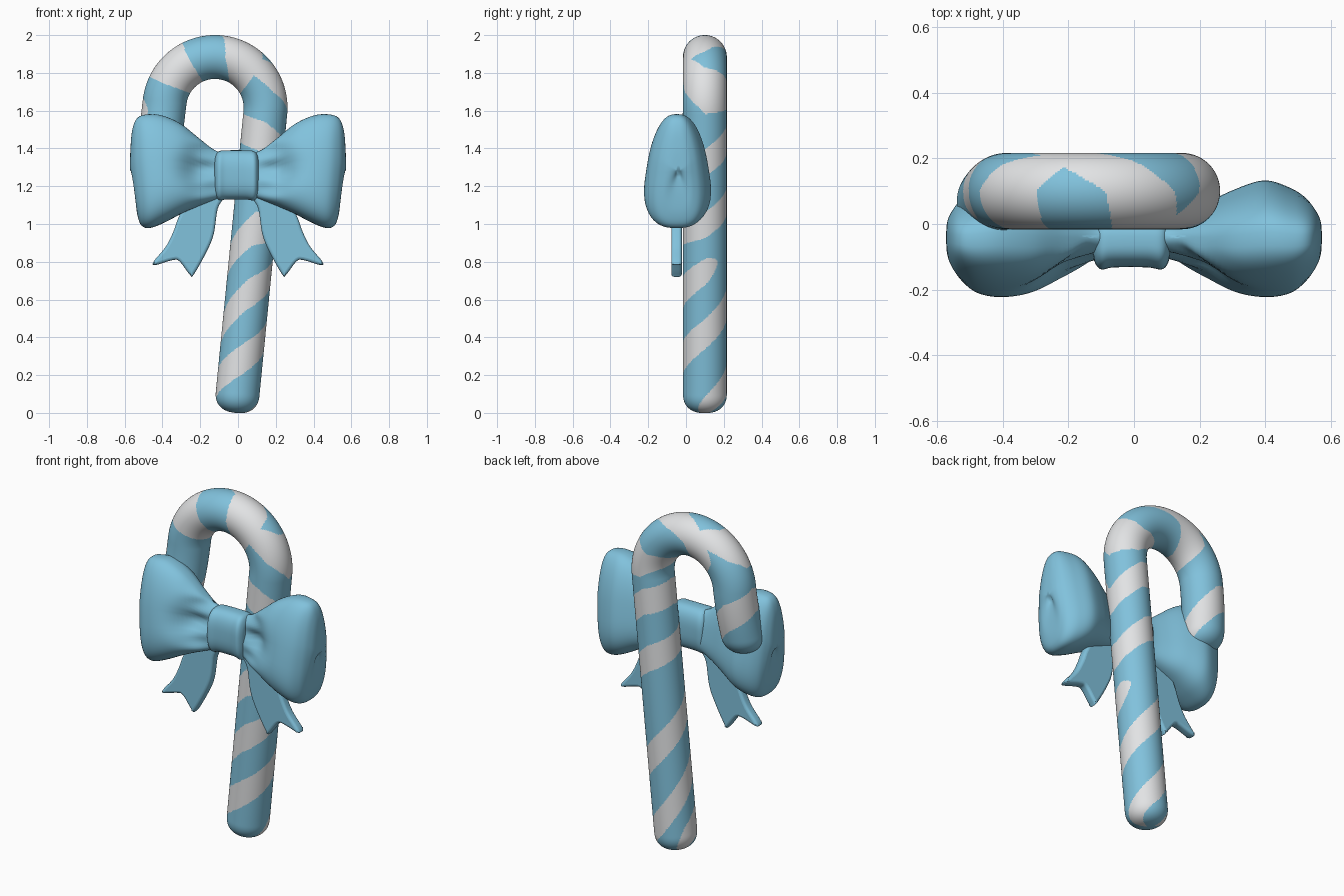
import bpy, bmesh, math
from mathutils import Vector

cube = bpy.data.objects.get("Cube")
if cube:
    bpy.data.objects.remove(cube, do_unlink=True)


def material(name, rgb):
    m = bpy.data.materials.new(name)
    m.use_nodes = True
    m.diffuse_color = (*rgb, 1)
    m.node_tree.nodes["Principled BSDF"].inputs["Base Color"].default_value = (*rgb, 1)
    return m


BLUE = material("sky blue", (0.22, 0.54, 0.72))
WHITE = material("soft white", (0.76, 0.77, 0.78))


def spline(points, steps, closed=False):
    """Smooth curve through the points (any dimension)."""
    n, out = len(points), []
    for i in range(n if closed else n - 1):
        if closed:
            a, b, c, d = [points[(i + k) % n] for k in (-1, 0, 1, 2)]
        else:
            a, b, c, d = [points[min(max(i + k, 0), n - 1)] for k in (-1, 0, 1, 2)]
        for j in range(steps):
            t = j / steps
            out.append([q + t / 2 * (r - p + t * (2*p - 5*q + 4*r - s + t * (3*(q - r) + s - p)))
                        for p, q, r, s in zip(a, b, c, d)])
    if not closed:
        out.append(list(points[-1]))
    return out


def skin(name, rings, materials, rule=None):
    """Join rings of points into a closed smooth tube."""
    bm = bmesh.new()
    loops = [[bm.verts.new(p) for p in ring] for ring in rings]
    n = len(loops[0])
    for i in range(len(loops) - 1):
        for j in range(n):
            k = (j + 1) % n
            f = bm.faces.new((loops[i][j], loops[i][k], loops[i+1][k], loops[i+1][j]))
            if rule:
                f.material_index = rule(i, j)
    for loop in (loops[0], loops[-1]):
        bm.faces.new(loop)
    bmesh.ops.recalc_face_normals(bm, faces=bm.faces)
    for f in bm.faces:
        f.smooth = True
    mesh = bpy.data.meshes.new(name)
    bm.to_mesh(mesh)
    bm.free()
    for m in materials:
        mesh.materials.append(m)
    ob = bpy.data.objects.new(name, mesh)
    bpy.context.collection.objects.link(ob)
    return ob


# Cane: leaning shaft, round crook, short hooked end
R, CANE_Y, SIDES = 0.116, 0.1, 112
BEND, CENTRE = 0.268, Vector((-0.122, 1.616))
START = Vector((-0.012, 0.0))
LEAN, SPLAY, HOOK = 0.0986, 0.12, 0.39


def radial(a):
    return Vector((math.cos(a), math.sin(a)))


SHAFT_END = CENTRE + BEND * radial(-LEAN)
SHAFT = (SHAFT_END - START).length
ARC = BEND * (math.pi - SPLAY + LEAN)
TOTAL = SHAFT + ARC + HOOK


def cane_path(s):
    """Centre point and outward normal in the xz plane."""
    if s < SHAFT:
        return START.lerp(SHAFT_END, s / SHAFT), radial(-LEAN)
    n = radial(min((s - SHAFT) / BEND - LEAN, math.pi - SPLAY))
    down = max(0, s - SHAFT - ARC)
    return CENTRE + n * BEND + Vector((-n.y, n.x)) * down, n


def cap(s):
    d = min(s, TOTAL - s) / (R * 0.9)
    return 1 if d >= 1 else max(0.02, (1 - (1 - d) ** 2.4) ** (1 / 2.4))


stations = [R * (i / 28) ** 2 for i in range(28)]
stations += [R + (TOTAL - 2 * R) * i / 540 for i in range(540)]
stations += [TOTAL - R * (1 - i / 28) ** 2 for i in range(29)]
rings = []
for s in stations:
    p, n = cane_path(s)
    r = R * cap(s)
    forward = 0.05 * max(0, (s - SHAFT - ARC) / HOOK) ** 2
    ring = []
    for j in range(SIDES):
        a = 2 * math.pi * j / SIDES
        q = p + n * (r * math.sin(a))
        ring.append((q.x, CANE_Y - forward - r * math.cos(a), q.y))
    rings.append(ring)

# White ribbons: (quarter turns from the front, distance along cane, half width)
RIBBONS = [
    [(-1.6, 0.03, 0.07), (-1, 0.13, 0.08), (0, 0.28, 0.085), (1, 0.43, 0.08), (2, 0.6, 0.085),
     (3, 0.78, 0.08), (4, 0.98, 0.09), (5, 1.01, 0.07), (6, 1.14, 0.075), (7, 1.21, 0.07),
     (8, 1.29, 0.07), (9, 1.34, 0.075), (10, 1.47, 0.075), (11, 1.51, 0.075),
     (12, 1.47, 0.08), (12.9, 1.39, 0.06)],
    [(0.7, 0, 0.06), (1, 0.03, 0.07), (2, 0.2, 0.08), (3, 0.42, 0.08), (4, 0.63, 0.085),
     (5, 0.76, 0.07), (5.4, 0.81, 0.05)],
    [(0, 1.82, 0.09), (1, 1.69, 0.09), (2, 1.69, 0.075), (3, 1.82, 0.07), (4, 1.9, 0.09),
     (5, 1.94, 0.08), (5.6, 2.05, 0.1), (6, 2.16, 0.1), (7, 2.24, 0.08), (8, 2.26, 0.085),
     (9, 2.26, 0.09), (9.8, 2.16, 0.09)],
    [(0.5, 2.5, 0.06), (1, 2.5, 0.07), (2, 2.58, 0.08), (3, 2.74, 0.08), (3.5, 2.82, 0.06)],
]


def bands_at(j):
    """White spans (centre, half width) met along one side of the cane."""
    found = []
    for turn in range(-1, 4):
        q = 4 * (j + 0.5) / SIDES + 4 * turn
        for ribbon in RIBBONS:
            for a, b in zip(ribbon, ribbon[1:]):
                if a[0] <= q < b[0]:
                    t = (q - a[0]) / (b[0] - a[0])
                    end = min(1, (q - ribbon[0][0]) / 0.3, (ribbon[-1][0] - q) / 0.3)
                    found.append((a[1] + t * (b[1] - a[1]),
                                  (a[2] + t * (b[2] - a[2])) * math.sqrt(end)))
    return found


bands = [bands_at(j) for j in range(SIDES)]


def stripe(i, j):
    s = (stations[i] + stations[i + 1]) / 2
    return int(any(abs(s - c) < w for c, w in bands[j]))


skin("candy_cane", rings, [BLUE, WHITE], stripe)


def loft(name, profile, side=1, steps=6, sides=64, taper=0.0, dent=0.0):
    """Rounded sections along x: (x, bottom, top, front, back)."""
    rings = []
    for x, lo, hi, front, back in spline(profile, steps):
        ring = []
        for j in range(sides):
            a = 2 * math.pi * j / sides
            c, s = math.cos(a), math.sin(a)
            u = math.copysign(abs(s) ** 0.75, s)
            v = math.copysign(abs(c) ** 0.75, c)
            z = (lo + hi) / 2 + u * (hi - lo) / 2
            y = (front + back) / 2 - v * (back - front) / 2 * (1 - taper * u)
            if c > 0:  # gathered hollow with folds beside the knot
                hollow = math.exp(-((x - 0.22) / 0.09) ** 2 - ((z - 1.29) / 0.08) ** 2)
                fold = math.exp(-((x - 0.17) / 0.08) ** 2) * math.cos((z - 1.29) * 60)
                y += dent * (hollow + 0.15 * fold)
            # lower corners tuck inward
            ring.append((side * x * (1 + taper * 0.14 * min(u, 0.2)), y, z))
        rings.append(ring)
    return skin(name, rings, [BLUE])


# Bow loops
LOOP = [(0.05, 1.15, 1.37, -0.09, 0.02), (0.12, 1.13, 1.39, -0.11, 0.02),
        (0.2, 1.10, 1.45, -0.15, 0.045), (0.3, 1.06, 1.53, -0.195, 0.09),
        (0.4, 1.01, 1.575, -0.21, 0.12), (0.48, 0.98, 1.58, -0.2, 0.1),
        (0.53, 0.99, 1.56, -0.165, 0.07), (0.555, 1.05, 1.5, -0.125, 0.035),
        (0.565, 1.15, 1.4, -0.09, 0.005), (0.567, 1.26, 1.3, -0.05, -0.03)]
# Bow tails: forked ribbon outline in x and z
TAIL = [(0.08, 1.16), (0.11, 1.08), (0.13, 0.95), (0.165, 0.86), (0.235, 0.735), (0.255, 0.735),
        (0.31, 0.805), (0.35, 0.81), (0.435, 0.785), (0.445, 0.8),
        (0.38, 0.88), (0.34, 0.96), (0.31, 1.04), (0.25, 1.14)]

for side, word in ((1, "left"), (-1, "right")):
    loft(f"bow_loop_{word}", LOOP, side, taper=0.28, dent=0.055)
    curve = bpy.data.curves.new(f"bow_tail_{word}", "CURVE")
    curve.dimensions, curve.fill_mode = "2D", "BOTH"
    curve.extrude, curve.bevel_depth, curve.bevel_resolution = 0.012, 0.016, 3
    curve.offset = -0.014
    outline = spline(TAIL, 5, closed=True)
    line = curve.splines.new("POLY")
    line.points.add(len(outline) - 1)
    for point, (x, z) in zip(line.points, outline):
        point.co = (side * x, z, 0, 1)
    line.use_cyclic_u = True
    curve.materials.append(BLUE)
    tail = bpy.data.objects.new(f"bow_tail_{word}", curve)
    tail.rotation_euler.x = math.pi / 2
    tail.location.y = -0.05
    bpy.context.collection.objects.link(tail)
    bpy.ops.object.select_all(action="DESELECT")
    tail.select_set(True)
    bpy.context.view_layer.objects.active = tail
    bpy.ops.object.convert(target="MESH")
    bpy.ops.object.shade_smooth_by_angle(angle=math.radians(50))

# Bow knot: band with raised edges
KNOT = [(-0.125, 1.19, 1.33, -0.08, 0.0), (-0.12, 1.15, 1.36, -0.115, 0.02),
        (-0.1, 1.125, 1.385, -0.138, 0.03), (-0.06, 1.13, 1.39, -0.132, 0.03),
        (0.04, 1.13, 1.39, -0.132, 0.03), (0.085, 1.125, 1.385, -0.138, 0.03),
        (0.105, 1.15, 1.36, -0.115, 0.02), (0.11, 1.19, 1.33, -0.08, 0.0)]
loft("bow_knot", KNOT)
